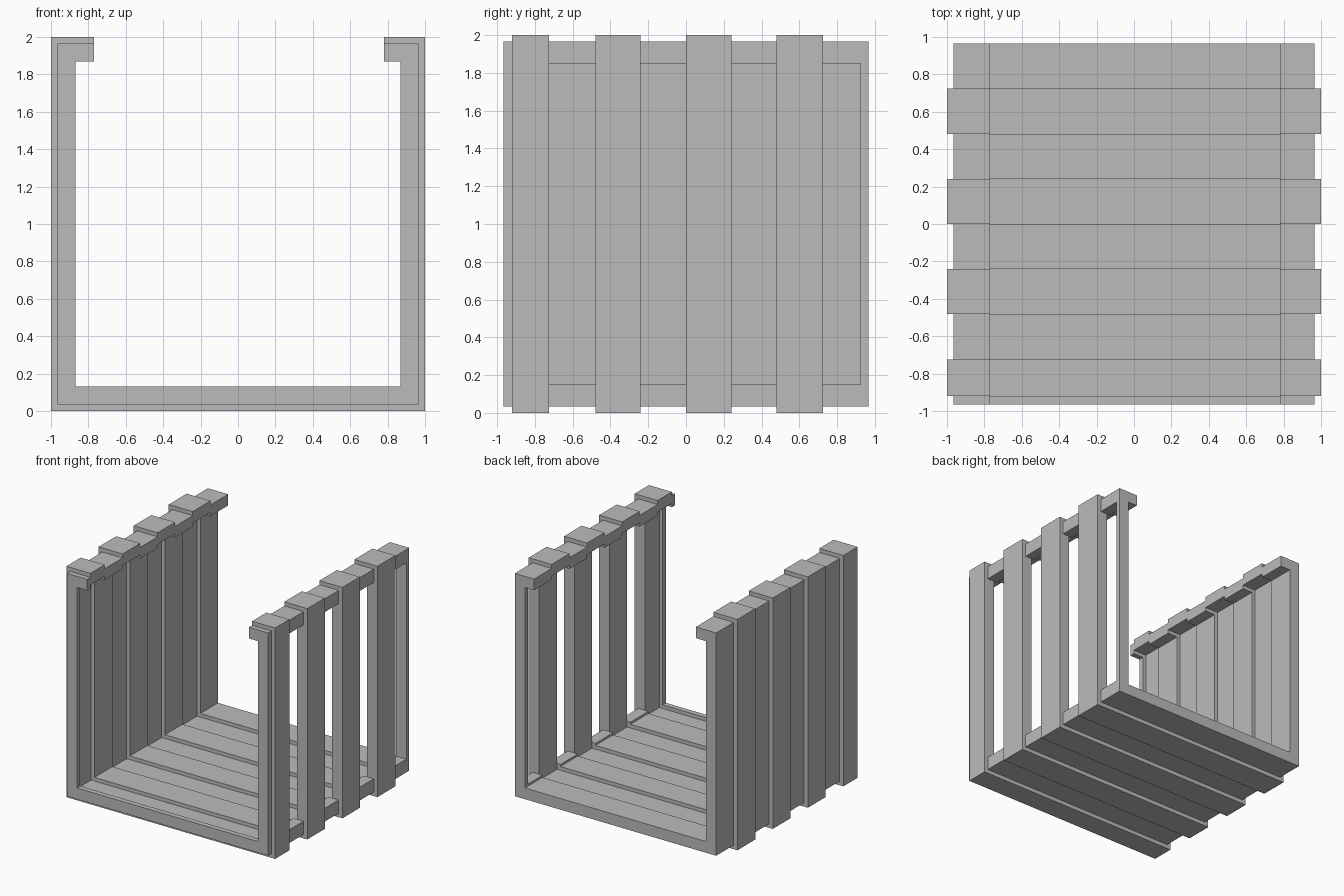
import bpy
import bmesh

if "Cube" in bpy.data.objects:
    bpy.data.objects.remove(bpy.data.objects["Cube"], do_unlink=True)

GREY = (0.5, 0.5, 0.5, 1.0)
metal = bpy.data.materials.new("plain grey")
metal.use_nodes = True
metal.diffuse_color = GREY
metal.node_tree.nodes["Principled BSDF"].inputs["Base Color"].default_value = GREY

LIP_RIGHT, LIP_LEFT = -0.77, 0.78    # inner ends of the top lips
SILL, HEAD = 0.15, 1.85              # window bottom and top


def extrude_outline(name, outlines, y0, y1):
    """Extrude closed x-z outlines from y0 to y1 into one flat-shaded object."""
    bm = bmesh.new()
    for points in outlines:
        face = bm.faces.new([bm.verts.new((x, y0, z)) for x, z in points])
        result = bmesh.ops.extrude_face_region(bm, geom=[face])
        moved = [v for v in result["geom"] if isinstance(v, bmesh.types.BMVert)]
        bmesh.ops.translate(bm, verts=moved, vec=(0, y1 - y0, 0))
    bmesh.ops.recalc_face_normals(bm, faces=bm.faces)
    mesh = bpy.data.meshes.new(name)
    bm.to_mesh(mesh)
    bm.free()
    mesh.materials.append(metal)
    obj = bpy.data.objects.new(name, mesh)
    bpy.context.collection.objects.link(obj)
    return obj


def channel(outer, inner, windowed):
    """Open-topped channel section, optionally with its left wall cut open."""
    low, high = 1 - outer, 1 + outer
    floor, under = 1 - inner, 1 + inner
    right_half = [(-outer, low), (-outer, high), (LIP_RIGHT, high),
                  (LIP_RIGHT, under), (-inner, under), (-inner, floor)]
    if not windowed:
        return [right_half + [(inner, floor), (inner, under), (LIP_LEFT, under),
                              (LIP_LEFT, high), (outer, high), (outer, low)]]
    base = right_half + [(inner, floor), (inner, SILL), (outer, SILL), (outer, low)]
    beam = [(inner, HEAD), (inner, under), (LIP_LEFT, under),
            (LIP_LEFT, high), (outer, high), (outer, HEAD)]
    return [base, beam]


# Raised ribs, shifted outwards from the bays between them
ribs = [(-0.92, -0.725), (-0.48, -0.24), (0.0, 0.24), (0.48, 0.725)]
for i, (y0, y1) in enumerate(ribs):
    extrude_outline(f"rib_{i + 1}", channel(1.0, 0.9, False), y0, y1)

# Recessed bays with a window in the left wall
bay_ends = [rib[0] for rib in ribs[1:]] + [0.925]
for i, (rib, end) in enumerate(zip(ribs, bay_ends)):
    extrude_outline(f"window_bay_{i + 1}", channel(0.965, 0.868, True), rib[1], end)

# Solid rims closing the front and back ends
extrude_outline("front_rim", channel(0.965, 0.868, False), -0.965, ribs[0][0])
extrude_outline("back_rim", channel(0.965, 0.868, False), bay_ends[-1], 0.965)
